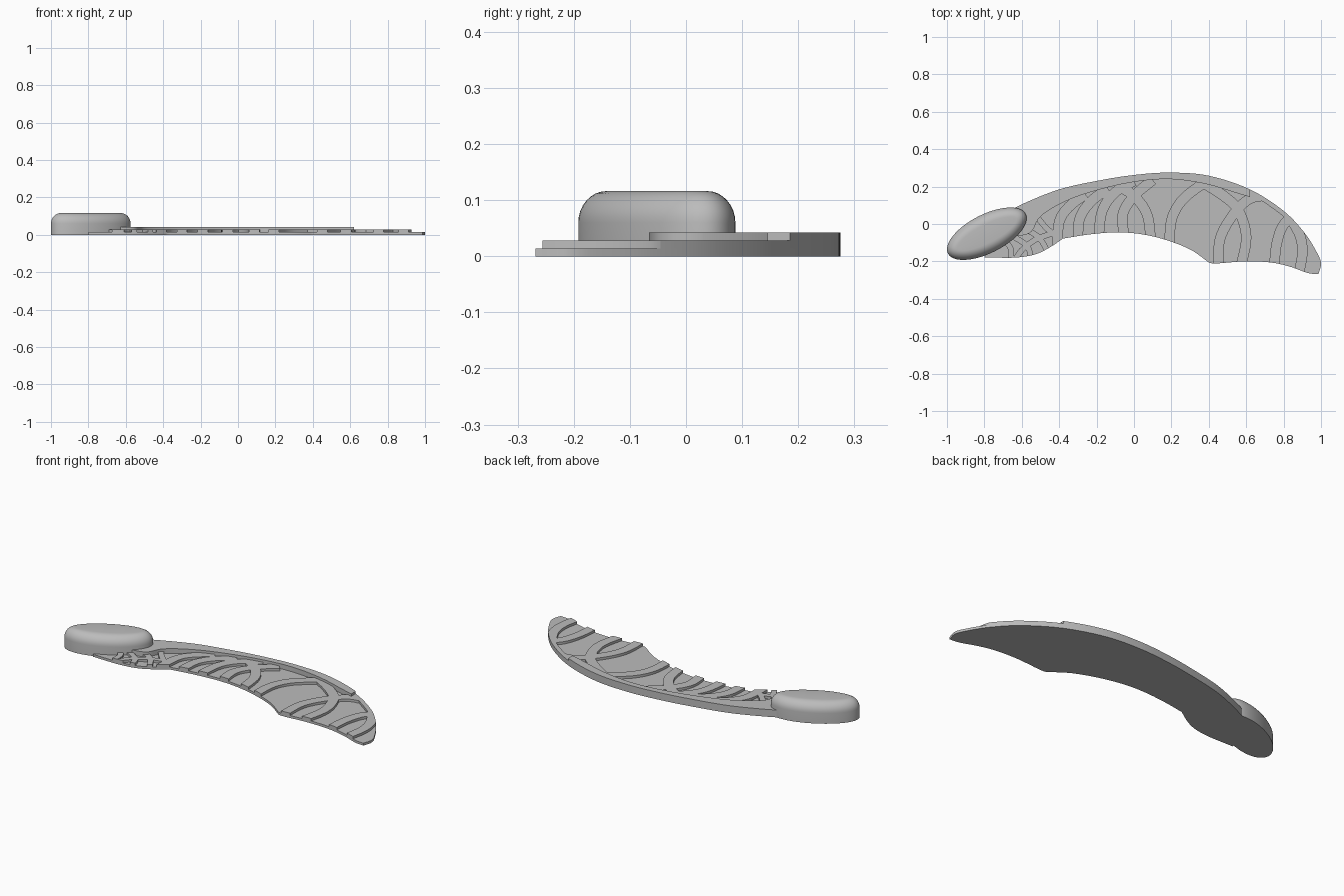
import bpy, bmesh, math
from mathutils import Vector
from mathutils.geometry import interpolate_bezier

if "Cube" in bpy.data.objects:
    bpy.data.objects.remove(bpy.data.objects["Cube"])

grey = bpy.data.materials.new("plain grey")
grey.use_nodes = True
grey.diffuse_color = (0.5, 0.5, 0.5, 1)
grey.node_tree.nodes["Principled BSDF"].inputs["Base Color"].default_value = (0.5, 0.5, 0.5, 1)


def smooth(points, steps=6):
    """Smooth open curve passing through the given points."""
    p = [Vector((x, y, 0)) for x, y in points]
    out = [p[0]]
    for i in range(len(p) - 1):
        before, after = p[max(i - 1, 0)], p[min(i + 2, len(p) - 1)]
        h1 = p[i] + (p[i + 1] - before) / 6
        h2 = p[i + 1] - (after - p[i]) / 6
        out += interpolate_bezier(p[i], h1, h2, p[i + 1], steps + 1)[1:]
    return out


def make_object(name, bm):
    bmesh.ops.recalc_face_normals(bm, faces=bm.faces)
    mesh = bpy.data.meshes.new(name)
    bm.to_mesh(mesh)
    bm.free()
    mesh.materials.append(grey)
    obj = bpy.data.objects.new(name, mesh)
    bpy.context.collection.objects.link(obj)
    return obj


def prism(name, loop, low, high):
    """Flat plate with the given outline."""
    bm = bmesh.new()
    face = bm.faces.new([bm.verts.new((p.x, p.y, low)) for p in loop])
    top = bmesh.ops.extrude_face_region(bm, geom=[face])["geom"]
    bmesh.ops.translate(bm, vec=(0, 0, high - low),
                        verts=[v for v in top if isinstance(v, bmesh.types.BMVert)])
    return make_object(name, bm)


def ribbon(points, width):
    """Outline of a band that follows a curve."""
    path = smooth(points)
    left, right = [], []
    for i, p in enumerate(path):
        t = (path[min(i + 1, len(path) - 1)] - path[max(i - 1, 0)]).normalized()
        side = Vector((-t.y, t.x, 0)) * width / 2
        left.append(p + side)
        right.append(p - side)
    return left + right[::-1]


def keep_inside(obj, cutter):
    """Trim a part to the blade outline."""
    mod = obj.modifiers.new("trim", "BOOLEAN")
    mod.operation, mod.solver, mod.object = "INTERSECT", "EXACT", cutter
    mesh = bpy.data.meshes.new_from_object(obj.evaluated_get(bpy.context.evaluated_depsgraph_get()))
    obj.modifiers.clear()
    obj.data = mesh


# Blade outline: leading edge, blunt tip, then two scalloped trailing edges
leading = smooth([(-.72, .04), (-.6, .105), (-.4, .185), (-.185, .233), (0, .262), (.19, .275),
                  (.4, .258), (.62, .185), (.8, .07), (.91, -.045), (.975, -.147), (1, -.21), (.987, -.265)])
outer_scallop = smooth([(.987, -.268), (.93, -.262), (.83, -.227), (.725, -.205), (.59, -.2), (.44, -.211), (.4, -.206)])
middle_scallop = smooth([(.4, -.206), (.3, -.136), (.163, -.083), (.03, -.053), (-.1, -.045), (-.24, -.056), (-.38, -.078)])
inner_scallop = smooth([(-.38, -.078), (-.45, -.125), (-.53, -.163), (-.64, -.18), (-.8, -.178)])
outline = leading + outer_scallop + middle_scallop[1:] + inner_scallop[1:]
prism("blade_plate", outline, 0, .014)
trimmer = prism("trim_helper", outline, -.1, .2)
trimmer.hide_render = True

# Thick leading edge and its thinner continuation towards the tip
inner_edge = smooth([(.62, .145), (.55, .165), (.38, .215), (.19, .24), (0, .225), (-.2, .18),
                     (-.37, .12), (-.5, .04), (-.56, -.05), (-.7, -.07)])
edge = [p for p in leading if p.x < .63]
prism("leading_edge", edge + inner_edge, .007, .042)
outer_edge = [p for p in leading if .6 < p.x < .9]
prism("outer_edge", outer_edge + smooth([(.88, -.03), (.78, .055), (.68, .125), (.6, .165)]), .007, .028)

# Raised curved ribs
ribs = [
    [(.19, -.13), (.2, .02), (.26, .13), (.38, .225)],
    [(.57, -.23), (.6, -.07), (.56, .07), (.48, .15), (.36, .225)],
    [(.45, -.24), (.46, -.08), (.53, .05), (.61, .13), (.68, .15)],
    [(.75, -.24), (.76, -.12), (.79, -.02), (.84, .04)],
    [(.88, -.27), (.9, -.16), (.89, -.07), (.85, .01)],
    [(.09, -.09), (.07, .05), (0, .15), (-.1, .21)],
    [(-.05, -.08), (-.06, .05), (0, .15), (.1, .235)],
    [(-.19, -.08), (-.17, .07), (-.1, .17), (0, .23)],
    [(-.3, -.09), (-.29, .03), (-.23, .12), (-.14, .19)],
    [(-.41, -.13), (-.4, .01), (-.35, .09), (-.26, .16)],
]
small_ribs = [
    [(-.4, -.08), (-.47, -.02), (-.52, .04)],
    [(-.46, -.15), (-.51, -.07), (-.58, -.03)],
    [(-.55, -.19), (-.57, -.12), (-.64, -.07)],
    [(-.66, -.2), (-.66, -.13), (-.7, -.08)],
    [(-.4, -.04), (-.52, -.08), (-.6, -.14), (-.64, -.2)],
]
for group, width, label in ((ribs, .055, "rib"), (small_ribs, .03, "small_rib")):
    for n, points in enumerate(group, 1):
        rib = prism(f"{label}_{n}", ribbon(points, width), .007, .028)
        keep_inside(rib, trimmer)
bpy.data.objects.remove(trimmer)

# Rounded oval knob at the root
profile = [(0, 0)] + [(.055 * (1 - math.cos(a)), .06 + .056 * math.sin(a))
                      for a in (math.radians(11.25 * k) for k in range(9))]
bm = bmesh.new()
rings = []
for inset, z in profile:
    rings.append([bm.verts.new(((.233 - inset) * math.cos(t), (.103 - inset) * math.sin(t), z))
                  for t in (math.tau * k / 64 for k in range(64))])
for low, high in zip(rings, rings[1:]):
    for k in range(64):
        j = (k + 1) % 64
        bm.faces.new((low[k], low[j], high[j], high[k]))
bm.faces.new(rings[0][::-1])
bm.faces.new(rings[-1])
knob = make_object("root_knob", bm)
knob.location = (-.787, -.052, 0)
knob.rotation_euler.z = math.radians(27)

# Smooth shading with crisp edges
bpy.ops.object.select_all(action="DESELECT")
for obj in bpy.context.collection.objects:
    if obj.type == "MESH":
        obj.select_set(True)
bpy.context.view_layer.objects.active = knob
bpy.ops.object.shade_smooth_by_angle(angle=math.radians(30))
